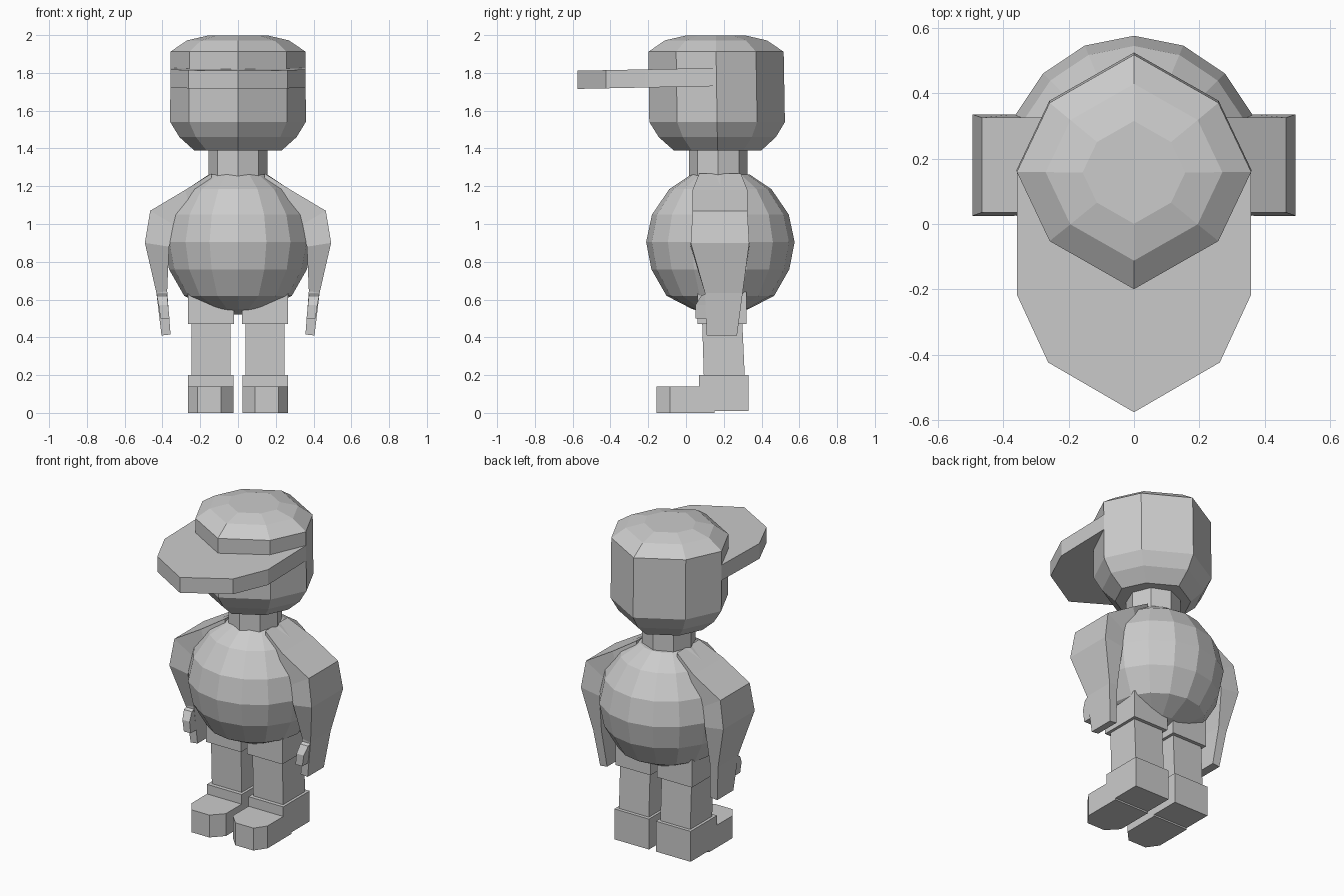
import bpy, bmesh, math

grey = bpy.data.materials.new("plain_grey")
grey.diffuse_color = (0.6, 0.6, 0.6, 1)


def loft(name, rings):
    """Skin a list of equal-length point rings and cap both ends."""
    bm = bmesh.new()
    loops = [[bm.verts.new(p) for p in ring] for ring in rings]
    n = len(loops[0])
    for a, b in zip(loops, loops[1:]):
        for i in range(n):
            j = (i + 1) % n
            bm.faces.new((a[i], a[j], b[j], b[i]))
    bm.faces.new(loops[0])
    bm.faces.new(loops[-1])
    bmesh.ops.recalc_face_normals(bm, faces=bm.faces[:])
    mesh = bpy.data.meshes.new(name)
    bm.to_mesh(mesh)
    bm.free()
    mesh.materials.append(grey)
    obj = bpy.data.objects.new(name, mesh)
    bpy.context.collection.objects.link(obj)
    return obj


def circle(n, r, cy, z):
    return [(r * math.sin(2 * math.pi * i / n), cy + r * math.cos(2 * math.pi * i / n), z)
            for i in range(n)]


def rect(s, x0, x1, y0, y1, z):
    return [(s * x0, y0, z), (s * x1, y0, z), (s * x1, y1, z), (s * x0, y1, z)]


# Round torso
torso = [(0.52, 0.05), (0.55, 0.15), (0.62, 0.285), (0.76, 0.365), (0.905, 0.393),
         (1.05, 0.362), (1.185, 0.27), (1.262, 0.155)]
loft("torso", [circle(16, r, 0.182, z) for z, r in torso])

# Neck
loft("neck", [circle(8, 0.155, 0.17, z) for z in (1.22, 1.42)])

# Head: eight-sided, slightly flattened on the diagonals
outline = [(0, 1), (0.72, 0.59), (1, 0), (0.72, -0.59), (0, -1), (-0.72, -0.59), (-1, 0), (-0.72, 0.59)]
head = [(1.388, 0.23), (1.46, 0.31), (1.54, 0.359), (1.912, 0.358), (1.972, 0.27), (1.998, 0.157)]
loft("head", [[(r * x, 0.163 + 0.015 * (1.65 - z) + r * y, z) for x, y in outline] for z, r in head])

# Cap brim, dipping slightly to the front
brim = [(0.358, 0.16), (0.358, -0.215), (0.262, -0.423), (0, -0.575),
        (-0.262, -0.423), (-0.358, -0.215), (-0.358, 0.16)]
loft("cap_brim", [[(x, y, z - 0.02 * (0.16 - y)) for x, y in brim] for z in (1.73, 1.826)])

# Arm sections: outer x, outer z, inner x, inner z, front y, back y
arm = [(0.14, 1.268, 0.14, 1.10, 0.07, 0.29),
       (0.28, 1.18, 0.24, 1.04, 0.035, 0.325),
       (0.465, 1.07, 0.33, 0.99, 0.035, 0.325),
       (0.493, 0.90, 0.365, 0.88, 0.025, 0.335),
       (0.432, 0.635, 0.375, 0.645, 0.10, 0.30),
       (0.405, 0.41, 0.357, 0.415, 0.11, 0.27)]

for side, s in (("left", 1), ("right", -1)):
    loft(side + "_arm", [[(s * ox, f, oz), (s * ox, b, oz), (s * ix, b, iz), (s * ix, f, iz)]
                         for ox, oz, ix, iz, f, b in arm])
    # Thumb in front of the hand
    loft(side + "_thumb", [
        [(s * 0.375, 0.13, 0.64), (s * 0.43, 0.13, 0.64), (s * 0.43, 0.08, 0.62), (s * 0.375, 0.08, 0.62)],
        rect(s, 0.37, 0.42, 0.13, 0.05, 0.57),
        rect(s, 0.363, 0.41, 0.13, 0.05, 0.50)])
    # Trouser cuff and leg
    loft(side + "_shorts", [rect(s, 0.022, 0.265, 0.06, 0.32, z) for z in (0.47, 0.64)])
    loft(side + "_leg", [rect(s, 0.04, 0.247, 0.095, 0.312, 0.17), rect(s, 0.04, 0.247, 0.085, 0.297, 0.5)])
    # Ankle block and pointed foot
    loft(side + "_ankle", [rect(s, 0.024, 0.264, 0.07, 0.332, z) for z in (0.01, 0.2)])
    foot = [(0.024, 0.15), (0.264, 0.15), (0.264, -0.085), (0.215, -0.155), (0.09, -0.155), (0.024, -0.085)]
    loft(side + "_foot", [[(s * x, y, z) for x, y in foot] for z in (0.0, 0.14)])
